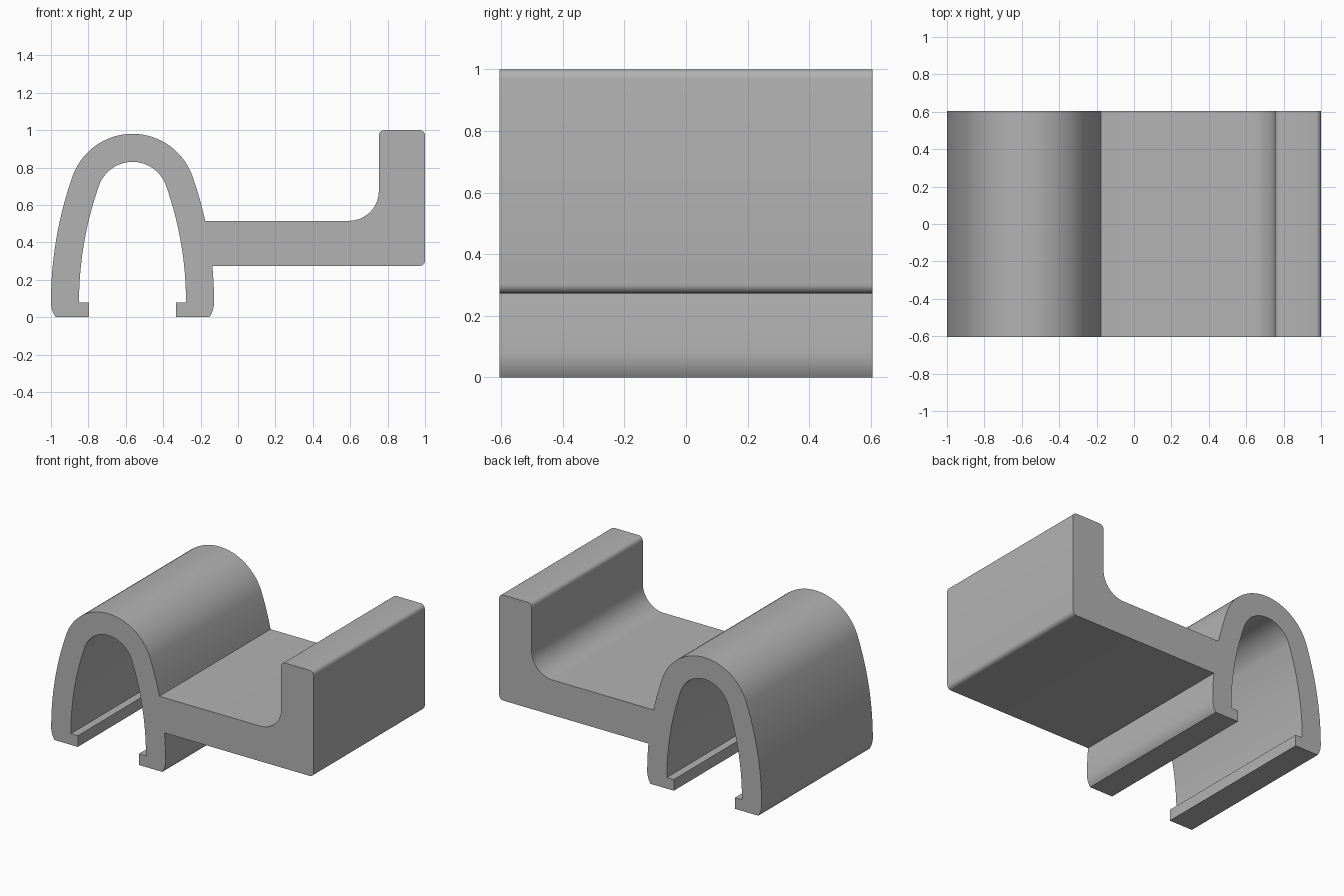
import bpy, bmesh, math

if "Cube" in bpy.data.objects:
    bpy.data.objects.remove(bpy.data.objects["Cube"])

AX = -0.564          # arch centre line
DEPTH = 1.21
ARM_Z0, ARM_Z1 = 0.273, 0.515
BASE_Z, CROWN_Z = 0.08, 0.64
BIG_X = -1.584       # centre of the large side arcs, relative to the centre line
TILT = math.atan2(CROWN_Z - BASE_Z, -BIG_X)


def arc(cx, cz, r, a0, a1, n):
    """Points on an arc, angles in radians."""
    return [(cx + r * math.cos(a0 + (a1 - a0) * i / n),
             cz + r * math.sin(a0 + (a1 - a0) * i / n)) for i in range(n + 1)]


def mirror(pts):
    """Mirror about the arch centre line and reverse the order."""
    return [(-x, z) for x, z in reversed(pts)]


def dedupe(pts):
    out = []
    for p in pts:
        if not out or math.dist(p, out[-1]) > 1e-4:
            out.append(p)
    if math.dist(out[0], out[-1]) < 1e-4:
        out.pop()
    return out


def extrude_profile(name, pts, depth, mat):
    bm = bmesh.new()
    face = bm.faces.new([bm.verts.new((x, -depth / 2, z)) for x, z in pts])
    ext = bmesh.ops.extrude_face_region(bm, geom=[face])
    bmesh.ops.translate(bm, vec=(0, depth, 0),
                        verts=[v for v in ext["geom"] if isinstance(v, bmesh.types.BMVert)])
    bmesh.ops.recalc_face_normals(bm, faces=bm.faces)
    mesh = bpy.data.meshes.new(name)
    bm.to_mesh(mesh)
    bm.free()
    mesh.materials.append(mat)
    obj = bpy.data.objects.new(name, mesh)
    bpy.context.collection.objects.link(obj)
    bpy.context.view_layer.objects.active = obj
    obj.select_set(True)
    bpy.ops.object.shade_smooth_by_angle(angle=math.radians(30))
    return obj


# Arch curves, relative to its centre line
R_OUT = 2.02
foot = arc(0.296, BASE_Z, 0.14, -math.asin(BASE_Z / 0.14), 0, 8)
t_low = math.asin((ARM_Z0 - BASE_Z) / R_OUT)
t_high = math.asin((ARM_Z1 - BASE_Z) / R_OUT)
side_low = arc(BIG_X, BASE_Z, R_OUT, 0, t_low, 8)
side_high = arc(BIG_X, BASE_Z, R_OUT, t_high, TILT, 8)
side_full = arc(BIG_X, BASE_Z, R_OUT, 0, TILT, 20)
crown = arc(0, CROWN_Z, 0.34, TILT, math.pi - TILT, 36)
lip = [(0.233, 0.0), (0.233, 0.077)]
inner_side = arc(BIG_X, BASE_Z, 1.87, 0, TILT, 20)
inner_side[0] = (0.286, 0.077)
inner = lip + inner_side + arc(0, CROWN_Z, 0.19, TILT, math.pi - TILT, 36)
inner += mirror(inner_side) + mirror(lip)

# Arm with upright end post and rounded corners
Q, c, f = math.pi / 2, 0.03, 0.16
arm = arc(1 - c, ARM_Z0 + c, c, -Q, 0, 6)
arm += arc(1 - c, 1 - c, c, 0, Q, 6)
arm += arc(0.753 + c, 1 - c, c, Q, 2 * Q, 6)
arm += arc(0.753 - f, ARM_Z1 + f, f, 0, -Q, 16)

# Whole outline: right foot, arm, arch, left foot, inside of arch
shift = lambda pts: [(x + AX, z) for x, z in pts]
outline = shift(foot + side_low) + arm
outline += shift(side_high + crown + mirror(foot + side_full))
outline += shift(list(reversed(inner)))

grey = bpy.data.materials.new("plain_grey")
grey.diffuse_color = (0.45, 0.45, 0.45, 1)
grey.use_nodes = True
grey.node_tree.nodes["Principled BSDF"].inputs["Base Color"].default_value = grey.diffuse_color
extrude_profile("clip_bracket", dedupe(outline), DEPTH, grey)
